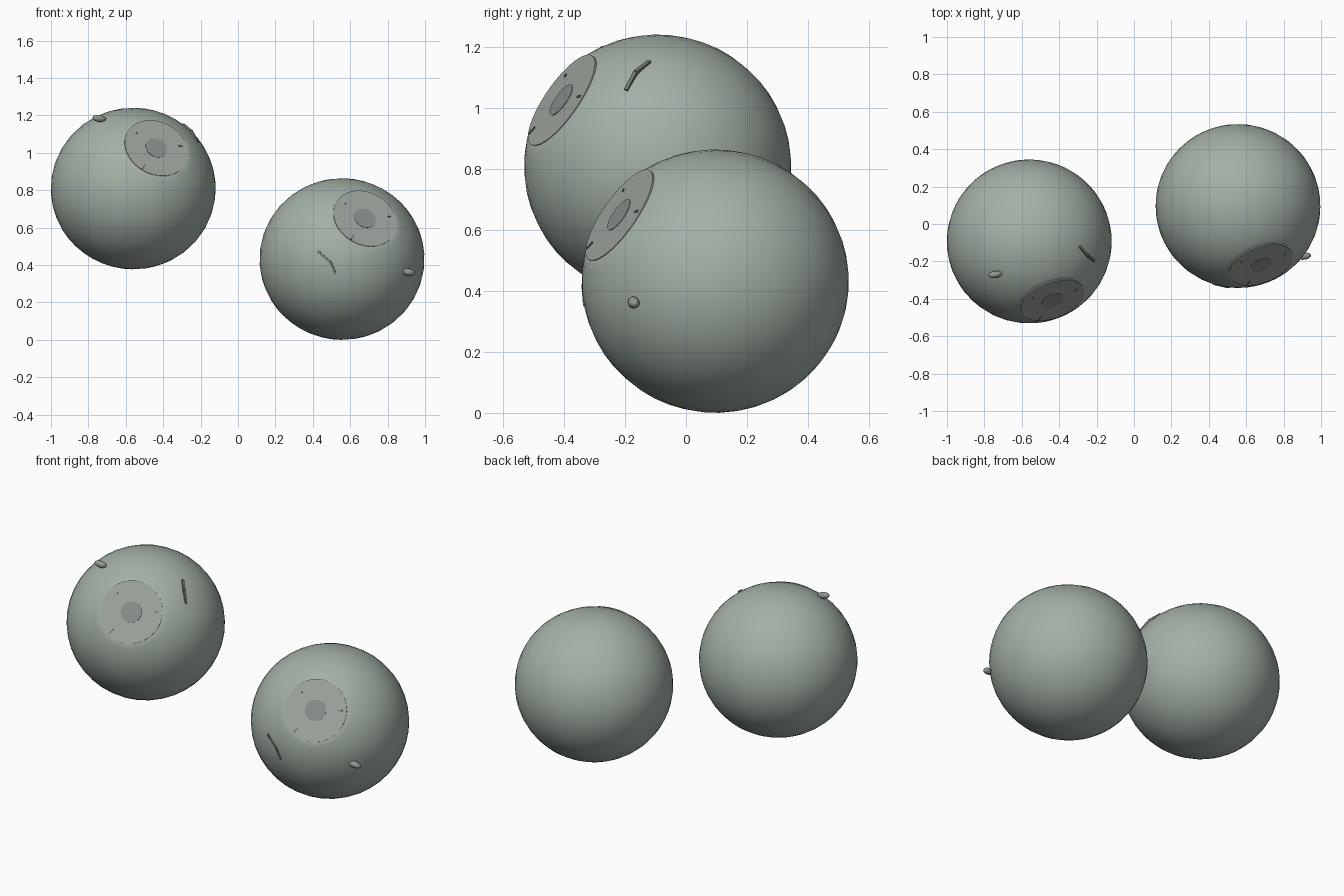
import bpy, bmesh
from mathutils import Vector, Matrix

if "Cube" in bpy.data.objects:
    bpy.data.objects.remove(bpy.data.objects["Cube"])

DIR = Vector((0.306, -0.784, 0.54)).normalized()   # facing of the flat disc
CUT = 0.400


def material(name, r, g, b):
    m = bpy.data.materials.new(name)
    m.diffuse_color = (r, g, b, 1)
    m.use_nodes = True
    m.node_tree.nodes["Principled BSDF"].inputs["Base Color"].default_value = m.diffuse_color
    return m


SKIN = material("grey_green", 0.37, 0.44, 0.385)
FACE = material("face_grey", 0.34, 0.37, 0.34)
SPOT = material("spot_grey", 0.25, 0.275, 0.255)
DARK = material("dark_grey", 0.16, 0.18, 0.165)
STONE = material("pebble_grey", 0.28, 0.31, 0.285)


def finish(name, bm, mat, smooth=None):
    me = bpy.data.meshes.new(name)
    bmesh.ops.recalc_face_normals(bm, faces=bm.faces)
    bm.to_mesh(me)
    bm.free()
    me.materials.append(mat)
    ob = bpy.data.objects.new(name, me)
    bpy.context.collection.objects.link(ob)
    if smooth:
        bpy.ops.object.select_all(action='DESELECT')
        ob.select_set(True)
        bpy.context.view_layer.objects.active = ob
        bpy.ops.object.shade_smooth_by_angle(angle=smooth)
    return ob


def aim(d):
    return Vector(d).to_track_quat('Z', 'Y').to_matrix().to_4x4()


def disc(name, c, r, low, high, seg, mat):
    bm = bmesh.new()
    m = Matrix.Translation(c + DIR * (low + high) / 2) @ aim(DIR)
    bmesh.ops.create_cone(bm, cap_ends=True, segments=seg, radius1=r,
                          radius2=r, depth=high - low, matrix=m)
    return finish(name, bm, mat, 0.6)


def bars(name, pts, width, up):
    # chain of thin square bars through the points
    bm = bmesh.new()
    for a, b in zip(pts, pts[1:]):
        z = (b - a).normalized()
        x = (up - z * up.dot(z)).normalized()
        rot = Matrix((x, z.cross(x), z)).transposed().to_4x4()
        size = Matrix.Diagonal((width, width, (b - a).length, 1))
        bmesh.ops.create_cube(bm, size=1, matrix=Matrix.Translation((a + b) / 2) @ rot @ size)
    return finish(name, bm, DARK)


def ball(side, c, bump, crack):
    c = Vector(c)
    # body with its pole on the flat cut
    bm = bmesh.new()
    bmesh.ops.create_uvsphere(bm, u_segments=40, v_segments=26, radius=1,
                              matrix=Matrix.Translation(c)
                              @ Matrix.Diagonal((0.441, 0.438, 0.432, 1)) @ aim(DIR))
    geom = bm.verts[:] + bm.edges[:] + bm.faces[:]
    res = bmesh.ops.bisect_plane(bm, geom=geom, plane_co=c + DIR * CUT,
                                 plane_no=DIR, clear_outer=True)
    edges = [e for e in res['geom_cut'] if isinstance(e, bmesh.types.BMEdge)]
    bmesh.ops.edgeloop_fill(bm, edges=edges)
    finish(side + "_ball", bm, SKIN, 0.8)
    # flat face, centre spot and radial ticks
    disc(side + "_face_disc", c, 0.177, 0.394, 0.4025, 48, FACE)
    disc(side + "_centre_spot", c, 0.06, 0.398, 0.4045, 32, SPOT)
    mid = DIR * 0.402
    for i, (p, ln) in enumerate([((0.023, -0.31, 0.303), 0.010),
                                 ((0.253, -0.26, 0.23), 0.020),
                                 ((0.058, -0.417, 0.12), 0.032)]):
        v = Vector(p) - mid
        v -= DIR * v.dot(DIR)
        h = v.normalized() * ln / 2
        bars(f"{side}_tick_{i}", [c + mid + v - h, c + mid + v + h], 0.008, DIR)
    # small pebble
    bm = bmesh.new()
    bmesh.ops.create_uvsphere(bm, u_segments=16, v_segments=10, radius=1,
                              matrix=Matrix.Translation(c + Vector(bump))
                              @ Matrix.Rotation(0.15, 4, 'Y') @ Matrix.Rotation(0.15, 4, 'Z')
                              @ Matrix.Diagonal((0.037, 0.019, 0.019, 1)))
    finish(side + "_pebble", bm, STONE, 1.0)
    # bent crack strip
    pts = [Vector(p) * 0.992 for p in crack]
    bars(side + "_crack", [c + p for p in pts], 0.013, pts[1].normalized())


ball("left", (-0.56, -0.093, 0.809), (-0.182, -0.177, 0.375),
     [(0.27, -0.027, 0.345), (0.313, -0.073, 0.31), (0.347, -0.104, 0.25)])
ball("right", (0.556, 0.096, 0.432), (0.355, -0.268, -0.07),
     [(-0.131, -0.418, 0.043), (-0.061, -0.435, -0.017), (-0.034, -0.43, -0.08)])
